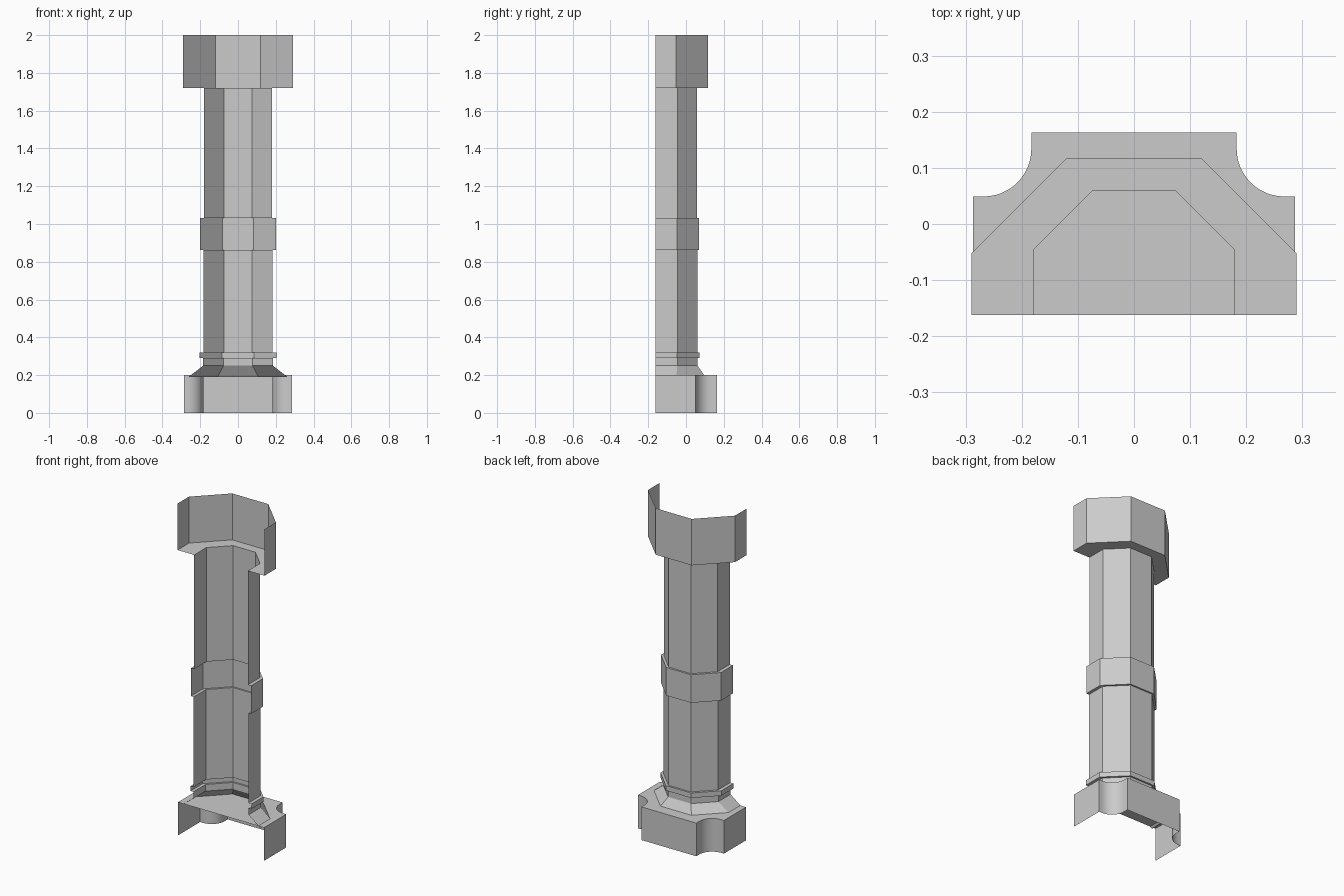
import bpy, bmesh, math

cube = bpy.data.objects.get("Cube")
if cube:
    bpy.data.objects.remove(cube, do_unlink=True)

FRONT = -0.162

stone = bpy.data.materials.new("pale grey stone")
stone.use_nodes = True
grey = (0.6, 0.6, 0.6, 1)
stone.diffuse_color = grey
stone.node_tree.nodes["Principled BSDF"].inputs["Base Color"].default_value = grey


def mirrored(half):
    """Open outline from the +x front edge round the back to the -x front edge."""
    return half + [(-x, y) for x, y in reversed(half)]


def half_octagon(w):
    centre = -0.121 - (w - 0.181) * 0.477
    side = w * math.tan(math.pi / 8)
    return mirrored([(w, FRONT), (w, centre + side), (side, centre + w)])


def shell(name, rings, cap=False):
    """Skin a stack of open outlines; optionally close the last one."""
    bm = bmesh.new()
    rows = [[bm.verts.new((x, y, z)) for x, y in outline] for outline, z in rings]
    for low, high in zip(rows, rows[1:]):
        for i in range(len(low) - 1):
            bm.faces.new((low[i], low[i + 1], high[i + 1], high[i]))
    if cap:
        bm.faces.new(rows[-1])
    mesh = bpy.data.meshes.new(name)
    bm.to_mesh(mesh)
    bm.free()
    mesh.materials.append(stone)
    obj = bpy.data.objects.new(name, mesh)
    bpy.context.collection.objects.link(obj)
    return obj


def octagon_shell(name, levels):
    return shell(name, [(half_octagon(w), z) for w, z in levels])


# Plinth: hollow, closed on top, with scooped back corners
RADIUS, STEPS = 0.085, 12
scoop = []
for i in range(STEPS + 1):
    a = math.radians(270 - 90 * i / STEPS)
    scoop.append((0.268 + RADIUS * math.cos(a), 0.134 + RADIUS * math.sin(a)))
outline = mirrored([(0.287, FRONT), (0.287, 0.049)] + scoop + [(0.183, 0.163)])
plinth = shell("plinth", [(outline, 0), (outline, 0.2)], cap=True)
bpy.ops.object.select_all(action="DESELECT")
plinth.select_set(True)
bpy.context.view_layer.objects.active = plinth
bpy.ops.object.shade_smooth_by_angle(angle=math.radians(30))

# Sloped foot, neck and thin collar
NECK, COLLAR, LOWER, BAND, UPPER, CAPITAL = 0.184, 0.203, 0.182, 0.2, 0.179, 0.29
octagon_shell("base_moulding", [(0.262, 0.19), (NECK, 0.25), (NECK, 0.29),
                                (COLLAR, 0.29), (COLLAR, 0.32), (LOWER, 0.32)])

# Shaft with its middle band
octagon_shell("lower_shaft", [(LOWER, 0.32), (LOWER, 0.863)])
octagon_shell("middle_band", [(LOWER, 0.863), (BAND, 0.863), (BAND, 1.032), (UPPER, 1.032)])
octagon_shell("upper_shaft", [(UPPER, 1.032), (UPPER, 1.72)])

# Capital: ledge and open-topped collar
octagon_shell("capital", [(UPPER, 1.72), (CAPITAL, 1.72), (CAPITAL, 2.0)])
